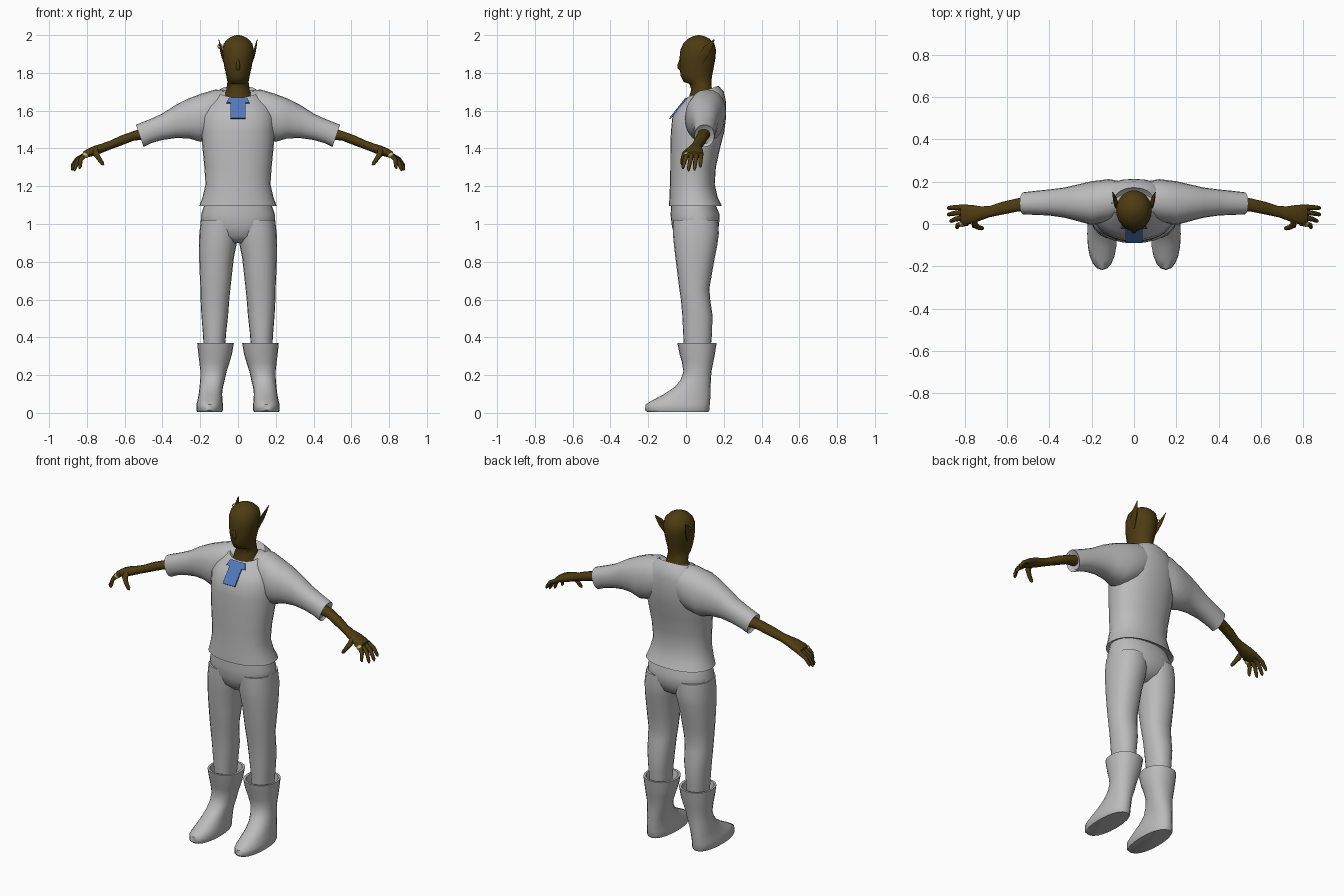
import bpy, bmesh, math
from mathutils import Vector


def material(name, rgb):
    m = bpy.data.materials.new(name)
    m.diffuse_color = (*rgb, 1)
    return m


CLOTH = material("grey cloth", (0.50, 0.50, 0.50))
SKIN = material("dark brown skin", (0.075, 0.045, 0.006))
BLUE = material("blue tag", (0.085, 0.19, 0.50))
GOLD = material("pale gold", (0.60, 0.50, 0.12))


def finish(name, bm, mat, mirror=False, angle=50):
    bmesh.ops.recalc_face_normals(bm, faces=bm.faces)
    me = bpy.data.meshes.new(name)
    bm.to_mesh(me)
    bm.free()
    me.materials.append(mat)
    ob = bpy.data.objects.new(name, me)
    bpy.context.collection.objects.link(ob)
    bpy.ops.object.select_all(action='DESELECT')
    ob.select_set(True)
    bpy.context.view_layer.objects.active = ob
    bpy.ops.object.shade_smooth_by_angle(angle=math.radians(angle))
    if mirror:
        md = ob.modifiers.new("mirror", 'MIRROR')
        md.use_mirror_merge = False
    return ob


def skin_rings(bm, rings):
    """Bridge rings of points and cap both ends."""
    vs = [[bm.verts.new(p) for p in r] for r in rings]
    n = len(vs[0])
    for a, b in zip(vs, vs[1:]):
        for i in range(n):
            j = (i + 1) % n
            bm.faces.new((a[i], a[j], b[j], b[i]))
    bm.faces.new(vs[0])
    bm.faces.new(vs[-1])


def loft(name, rows, mat, axis='z', mirror=False, n=20, power=0.9):
    """Rows: position, a0, a1, y0, y1, lean. Axis z: a is x; axis x: a is z."""
    rings = []
    for pos, a0, a1, y0, y1, *lean in rows:
        k = lean[0] if lean else 0
        ring = []
        for i in range(n):
            t = 2 * math.pi * i / n
            c, s = [math.copysign(abs(f) ** power, f) for f in (math.cos(t), math.sin(t))]
            a = (a0 + a1) / 2 + c * (a1 - a0) / 2
            y = (y0 + y1) / 2 + s * (y1 - y0) / 2
            ring.append((a, y, pos + k * s) if axis == 'z' else (pos + k * c, y, a))
        rings.append(ring)
    bm = bmesh.new()
    skin_rings(bm, rings)
    return finish(name, bm, mat, mirror)


def tube(name, pts, mat, n=8, mirror=True):
    """Points: x, y, z, radius."""
    rings = []
    for i, (x, y, z, r) in enumerate(pts):
        d = Vector(pts[min(i + 1, len(pts) - 1)][:3]) - Vector(pts[max(i - 1, 0)][:3])
        u = d.cross(Vector((0, 1, 0))).normalized()
        v = d.cross(u).normalized()
        rings.append([Vector((x, y, z)) + r * (u * math.cos(2 * math.pi * k / n)
                      + v * math.sin(2 * math.pi * k / n)) for k in range(n)])
    bm = bmesh.new()
    skin_rings(bm, rings)
    return finish(name, bm, mat, mirror)


# Shirt body, flared hem and folded neckline
loft("shirt_body", [
    (1.12, -.16, .16, -.06, .14), (1.095, -.205, .205, -.09, .19),
    (1.14, -.188, .188, -.088, .168), (1.21, -.172, .172, -.085, .152),
    (1.30, -.178, .178, -.083, .158), (1.40, -.188, .188, -.083, .18),
    (1.49, -.195, .195, -.08, .203), (1.57, -.195, .195, -.072, .213),
    (1.63, -.175, .175, -.04, .212, .015), (1.675, -.138, .138, -.008, .20, .025),
    (1.702, -.10, .10, .008, .172, .03), (1.68, -.075, .075, .02, .15, .025)], CLOTH, n=28)

# Sleeves
loft("sleeve", [
    (.05, 1.52, 1.705, .04, .20), (.12, 1.46, 1.712, .01, .212),
    (.20, 1.435, 1.688, -.005, .202), (.26, 1.453, 1.665, .012, .188),
    (.33, 1.455, 1.63, .03, .172), (.40, 1.445, 1.585, .04, .163),
    (.46, 1.428, 1.557, .043, .157), (.52, 1.408, 1.525, .045, .15, .02),
    (.505, 1.425, 1.505, .06, .135, .015)], CLOTH, 'x', True)

# Trousers
loft("trouser_hips", [
    (.90, -.05, .05, -.02, .10), (.935, -.13, .13, -.06, .155),
    (.99, -.198, .198, -.075, .175), (1.05, -.195, .195, -.082, .178),
    (1.13, -.17, .17, -.075, .145)], CLOTH, n=28)
loft("trouser_leg", [
    (.33, .07, .18, -.01, .13), (.42, .063, .186, -.015, .138),
    (.52, .052, .194, -.02, .14), (.60, .046, .198, -.027, .128),
    (.66, .040, .199, -.036, .124), (.74, .031, .203, -.046, .138),
    (.82, .022, .206, -.056, .152), (.89, .008, .207, -.064, .166),
    (.95, -.005, .205, -.070, .174), (1.02, -.01, .197, -.07, .17)], CLOTH, 'z', True)

# Boots: sole, pointed foot, shaft, cuff and open inside
loft("boot", [
    (.004, .085, .215, -.205, .118), (.015, .080, .221, -.217, .124),
    (.045, .080, .220, -.214, .126), (.068, .082, .214, -.175, .128),
    (.10, .084, .208, -.115, .130), (.135, .080, .204, -.062, .130),
    (.175, .070, .200, -.028, .132), (.22, .060, .199, -.014, .135),
    (.27, .044, .205, -.022, .145), (.31, .032, .210, -.034, .153),
    (.37, .022, .216, -.046, .162), (.37, .036, .204, -.034, .150),
    (.31, .05, .195, -.02, .14)], CLOTH, 'z', True)

# Head with neck
loft("head", [
    (1.62, -.085, .085, .01, .17), (1.68, -.072, .072, .018, .152),
    (1.71, -.061, .061, .028, .138), (1.742, -.058, .058, .018, .134),
    (1.752, -.056, .056, -.012, .134), (1.785, -.062, .062, -.028, .138),
    (1.83, -.072, .072, -.034, .147), (1.88, -.081, .081, -.034, .156),
    (1.92, -.084, .084, -.030, .159), (1.955, -.076, .076, -.015, .150),
    (1.98, -.055, .055, .010, .125), (1.995, -.028, .028, .040, .095),
    (2.0, -.008, .008, .06, .075)], SKIN, n=24, power=1)
tube("nose", [(0, -.026, 1.88, .005), (0, -.034, 1.845, .010),
              (0, -.034, 1.828, .012), (0, -.026, 1.815, .007)], SKIN, mirror=False)

# Pointed ears and one earring
loft("ear", [
    (1.845, .066, .074, .075, .09), (1.88, .074, .086, .07, .112),
    (1.91, .080, .094, .075, .130), (1.94, .088, .099, .098, .142),
    (1.978, .101, .103, .146, .152)], SKIN, 'z', True, n=10)
bpy.ops.mesh.primitive_torus_add(major_radius=.011, minor_radius=.003, major_segments=14,
                                 minor_segments=6, location=(-.095, .10, 1.94),
                                 rotation=(math.pi / 2, 0, 0))
bpy.context.object.name = "earring"
bpy.context.object.data.materials.append(GOLD)

# Forearms and palms
loft("forearm", [
    (.45, 1.45, 1.52, .065, .135), (.55, 1.442, 1.493, .058, .122),
    (.62, 1.415, 1.468, .044, .106), (.68, 1.393, 1.440, .032, .086),
    (.72, 1.377, 1.426, .018, .084), (.76, 1.362, 1.414, .002, .090),
    (.80, 1.352, 1.396, -.006, .092), (.82, 1.350, 1.382, .0, .088)],
    SKIN, 'x', True, n=14)

# Fingers fan out along y and curl down
for name, y0, y1, tip_x, tip_z in (("index", .004, -.016, .840, 1.292),
                                   ("middle", .030, .014, .868, 1.280),
                                   ("ring", .055, .045, .880, 1.284),
                                   ("little", .079, .076, .880, 1.300)):
    tube(name + "_finger", [
        (.785, y0, 1.378, .013), (.81, y0, 1.366, .013),
        ((.81 + tip_x) / 2 + .008, (y0 + y1) / 2, (1.366 + tip_z) / 2 + .01, .0115),
        (tip_x - .004, y1, tip_z + .012, .009), (tip_x, y1, tip_z, .004)], SKIN)
tube("thumb", [(.755, .02, 1.395, .015), (.752, -.006, 1.372, .016),
               (.735, -.016, 1.345, .012), (.717, -.020, 1.320, .010),
               (.711, -.021, 1.312, .004)], SKIN)
tube("finger_ring", [(.803, .004, 1.370, .016), (.813, .002, 1.360, .016)], GOLD, n=12)

# Blue chest tag: sloped plate with a wider top tab
bm = bmesh.new()
outline = [(-.04, 1.56), (.04, 1.56), (.04, 1.642), (.062, 1.642),
           (.048, 1.67), (-.048, 1.67), (-.062, 1.642), (-.04, 1.642)]
face = bm.faces.new([bm.verts.new((x, -.09 + (z - 1.56) * .8, z)) for x, z in outline])
ext = bmesh.ops.extrude_face_region(bm, geom=[face])
for v in ext["geom"]:
    if isinstance(v, bmesh.types.BMVert):
        v.co += Vector((0, .007, -.005))
finish("chest_tag", bm, BLUE, angle=20)
